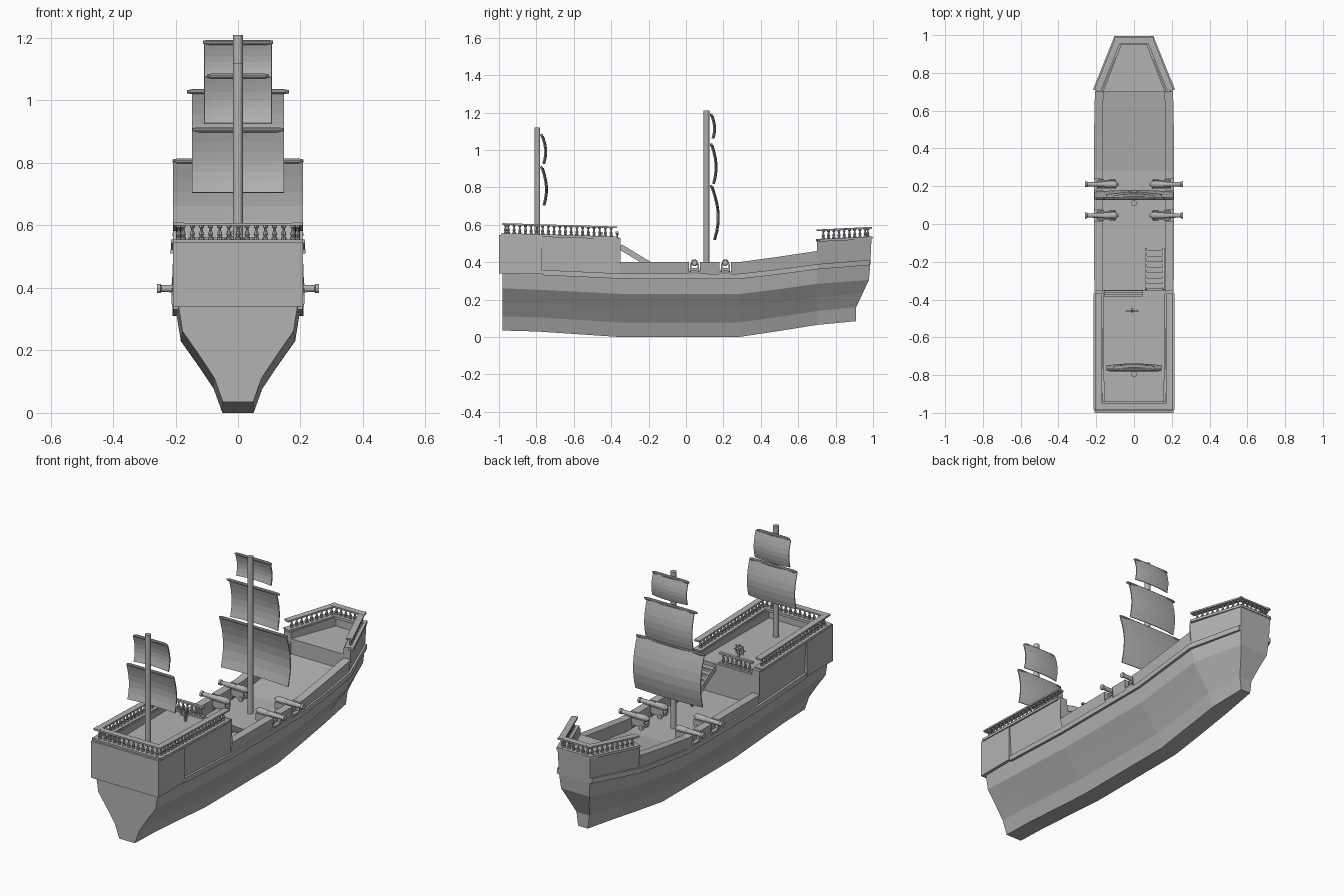
import bpy, bmesh, math
from mathutils import Vector, Matrix

if "Cube" in bpy.data.objects:
    bpy.data.objects.remove(bpy.data.objects["Cube"])

GREY = bpy.data.materials.new("plain grey")
GREY.diffuse_color = (0.45, 0.45, 0.45, 1)
GREY.use_nodes = True
GREY.node_tree.nodes["Principled BSDF"].inputs["Base Color"].default_value = GREY.diffuse_color


def finish(name, bm):
    bmesh.ops.recalc_face_normals(bm, faces=bm.faces[:])
    me = bpy.data.meshes.new(name)
    bm.to_mesh(me)
    bm.free()
    me.materials.append(GREY)
    ob = bpy.data.objects.new(name, me)
    bpy.context.collection.objects.link(ob)
    return ob


def loft(bm, rings, caps=True):
    vs = [[bm.verts.new(p) for p in r] for r in rings]
    n = len(vs[0])
    for a, b in zip(vs, vs[1:]):
        for i in range(n):
            j = (i + 1) % n
            bm.faces.new((a[i], a[j], b[j], b[i]))
    if caps:
        bm.faces.new(vs[0][::-1])
        bm.faces.new(vs[-1])
    return vs


def box(bm, lo, hi):
    lo, hi = Vector(lo), Vector(hi)
    m = Matrix.Translation((lo + hi) / 2) @ Matrix.Diagonal((*(hi - lo), 1))
    bmesh.ops.create_cube(bm, size=1, matrix=m)


def beam(bm, p, q, w, h):
    """Rectangular bar from p to q, w wide, h high."""
    p, q = Vector(p), Vector(q)
    d = (q - p).normalized()
    s = d.cross(Vector((0, 0, 1))).normalized()
    u = s.cross(d)
    quad = [(-1, -1), (1, -1), (1, 1), (-1, 1)]
    loft(bm, [[e + s * a * w / 2 + u * b * h / 2 for a, b in quad] for e in (p, q)])


def turned(bm, origin, axis, profile, seg=12):
    """Turned piece: profile holds (distance along axis, radius)."""
    rot = Vector((0, 0, 1)).rotation_difference(Vector(axis))
    o = Vector(origin)
    loft(bm, [[o + rot @ Vector((r * math.cos(t), r * math.sin(t), d))
               for t in (2 * math.pi * k / seg for k in range(seg))] for d, r in profile])


# Hull: y, keel z, wale z, wall top z, deck z, wall top half width, scale
WAIST = (0, 0.31, 0.40, 0.335, 0.213, 1)
PORT = (0, 0.31, 0.35, 0.335, 0.213, 1)
STATIONS = [(-.98, .035, .34, .545, .5, .2, .97), (-.8, .03, .332, .541, .5, .203, .98),
            (-.35, 0, .312, .53, .5, .208, 1), (-.35, 0, .312, .40, .335, .21, 1)]
for gy in (.045, .21):                       # gun ports are steps in the wall
    STATIONS += [(gy - .03, *WAIST), (gy - .03, *PORT), (gy + .03, *PORT), (gy + .03, *WAIST)]
STATIONS += [(.28, *WAIST), (.5, .033, .335, .43, .365, .211, 1),
             (.7, .065, .362, .46, .395, .207, .98), (.7, .065, .362, .515, .48, .207, .98)]
LEVELS = [(0, .05), (.25, .078), (.5, .13), (.74, .183), (1, .196)]


def closed(half):
    return half + [(-x, y, z) for x, y, z in reversed(half)]


rings = []
for y, keel, wale, top, deck, tw, s in STATIONS:
    half = [(w * s, y, keel + t * (wale - keel)) for t, w in LEVELS]
    rings.append(closed(half + [(tw, y, top), (tw - .045, y, top), (tw - .045, y, deck)]))
rings.append(closed([(.03, .91, .085), (.04, .91, .16), (.063, .945, .235), (.088, .978, .305),
                     (.095, .985, .385), (.1, .992, .53), (.06, .965, .53), (.06, .965, .48)]))
bm = bmesh.new()
vs = loft(bm, rings, caps=False)
for r in (vs[0], vs[-1]):                    # transom and bow panels
    for i in range(5):
        bm.faces.new((r[i], r[i + 1], r[-2 - i], r[-1 - i]))
finish("hull", bm)

# Wall behind the bow
bm = bmesh.new()
box(bm, (-.075, .955, .47), (.075, .985, .53))
finish("bow_wall", bm)

# Wider stern gallery block
bm = bmesh.new()
for s in (-1, 1):
    a, b = sorted((s * .163, s * .208))
    box(bm, (a, -1, .34), (b, -.77, .545))
box(bm, (-.163, -1, .34), (.163, -.955, .545))
finish("stern_block", bm)

# Wale strip along each side
for side, name in ((1, "wale_right"), (-1, "wale_left")):
    bm = bmesh.new()
    path = [(.197, -.77, .331), (.2, -.35, .312), (.2, .28, .31), (.2, .5, .335),
            (.197, .7, .362), (.097, .985, .385)]
    loft(bm, [[(side * (x + dx), y, z + dz) for dx, dz in
               ((-.015, 0), (.01, 0), (.01, .028), (-.015, .028))] for x, y, z in path])
    finish(name, bm)


# Railings with turned balusters
BALUSTER = [(0, .009), (.007, .009), (.010, .005), (.018, .0085), (.03, .0045), (.038, .004),
            (.041, .008), (.048, .008)]


def railing(name, path, height=.058, spacing=.03, width=.034):
    bm = bmesh.new()
    k = height / .058
    for p, q in zip(path, path[1:]):
        p, q = Vector(p), Vector(q)
        d = (q - p).normalized() * width / 2
        beam(bm, p - d, q + d, width + .014, .014)
        up = Vector((0, 0, height))
        beam(bm, p + up - d, q + up + d, width, .009)
        n = max(1, round((q - p).length / spacing))
        for i in range(n):
            turned(bm, p.lerp(q, (i + .5) / n) + Vector((0, 0, .006)), (0, 0, 1),
                   [(z * k, r) for z, r in BALUSTER], 8)
    finish(name, bm)


railing("quarterdeck_railing", [(.19, -.385, .531), (.19, -.965, .548),
                                (-.19, -.965, .548), (-.19, -.385, .531)], .056)
railing("quarterdeck_front_railing", [(-.15, -.368, .503), (.04, -.368, .503)], .056, .027, .016)
railing("forecastle_railing", [(.188, .72, .518), (.086, .972, .53),
                               (-.086, .972, .53), (-.188, .72, .518)], .053)

# Stairs to the quarterdeck
bm = bmesh.new()
for x in (.064, .156):
    beam(bm, (x, -.352, .483), (x, -.135, .352), .01, .03)
for i in range(7):
    y, z = -.33 + i * .029, .478 - i * .0185
    box(bm, (.06, y - .015, z - .004), (.16, y + .015, z + .004))
finish("stairs", bm)

# Masts
for name, y, z0, z1 in (("main_mast", .11, .33, 1.21), ("mizzen_mast", -.795, .49, 1.12)):
    bm = bmesh.new()
    turned(bm, (0, y, z0), (0, 0, 1), [(0, .0155), (z1 - z0, .0155)], 16)
    finish(name, bm)


# Square sails with yards
def sail(name, y, half, top, bottom, bulge, yard):
    bm = bmesh.new()
    nu, nv = 8, 6
    grid = []
    for j in range(nv + 1):
        v = j / nv
        row = []
        for i in range(nu + 1):
            u = 2 * i / nu - 1
            yy = y + .004 + bulge * math.sin(math.pi * .87 * v) + .01 * (1 - u * u)
            row.append(bm.verts.new((u * half, yy, top + (bottom - top) * v)))
        grid.append(row)
    for a, b in zip(grid, grid[1:]):
        for i in range(nu):
            bm.faces.new((a[i], a[i + 1], b[i + 1], b[i]))
    ob = finish(name + "_sail", bm)
    mod = ob.modifiers.new("thickness", "SOLIDIFY")
    mod.thickness, mod.offset = .006, 0
    bm = bmesh.new()
    turned(bm, (-yard, y + .005, top + .003), (1, 0, 0),
           [(0, .005), (.015, .008), (2 * yard - .015, .008), (2 * yard, .005)], 10)
    finish(name + "_yard", bm)


sail("main_lower", .13, .208, .803, .52, .034, .21)
sail("main_middle", .13, .147, 1.025, .82, .022, .163)
sail("main_upper", .13, .108, 1.183, 1.062, .014, .112)
sail("mizzen_lower", -.777, .147, .903, .705, .022, .145)
sail("mizzen_upper", -.777, .108, 1.075, .927, .018, .1)

# Cannons on carriages
BARREL = [(0, .005), (.008, .009), (.014, .016), (.02, .018), (.075, .016), (.08, .014),
          (.165, .011), (.168, .015), (.18, .015)]
for s, side in ((1, "right"), (-1, "left")):
    for y, place in ((.045, "aft"), (.21, "fore")):
        bm = bmesh.new()
        turned(bm, (s * .08, y, .398), (s, 0, 0), BARREL, 12)
        finish(f"cannon_barrel_{side}_{place}", bm)
        bm = bmesh.new()
        a, b = sorted((s * .095, s * .195))
        box(bm, (a, y - .02, .352), (b, y + .02, .37))
        for dy in (-.02, .02):
            box(bm, (a, y + dy - .004, .355), (b, y + dy + .004, .392))
            for x in (.115, .175):
                turned(bm, (s * x, y + dy * 1.1 - .004, .351), (0, 1, 0),
                       [(0, .014), (.008, .014)], 10)
        finish(f"cannon_carriage_{side}_{place}", bm)

# Steering wheel on its post
bm = bmesh.new()
wc = Vector((-.01, -.46, .555))
R, r = .024, .003
ring = []
for k in range(17):
    a = 2 * math.pi * k / 16
    out = Vector((math.cos(a), 0, math.sin(a)))
    ring.append([wc + out * (R + dx) + Vector((0, dy, 0))
                 for dx, dy in ((-r, -r), (r, -r), (r, r), (-r, r))])
loft(bm, ring, caps=False)
for k in range(8):
    a = math.pi * k / 4
    turned(bm, wc, (math.cos(a), 0, math.sin(a)), [(0, .002), (.026, .002), (.03, .0035), (.036, .002)], 6)
turned(bm, wc - Vector((0, .008, 0)), (0, 1, 0), [(0, .007), (.016, .007)], 10)
finish("steering_wheel", bm)
bm = bmesh.new()
box(bm, wc + Vector((-.006, .004, -.058)), wc + Vector((.006, .014, .006)))
finish("wheel_post", bm)
